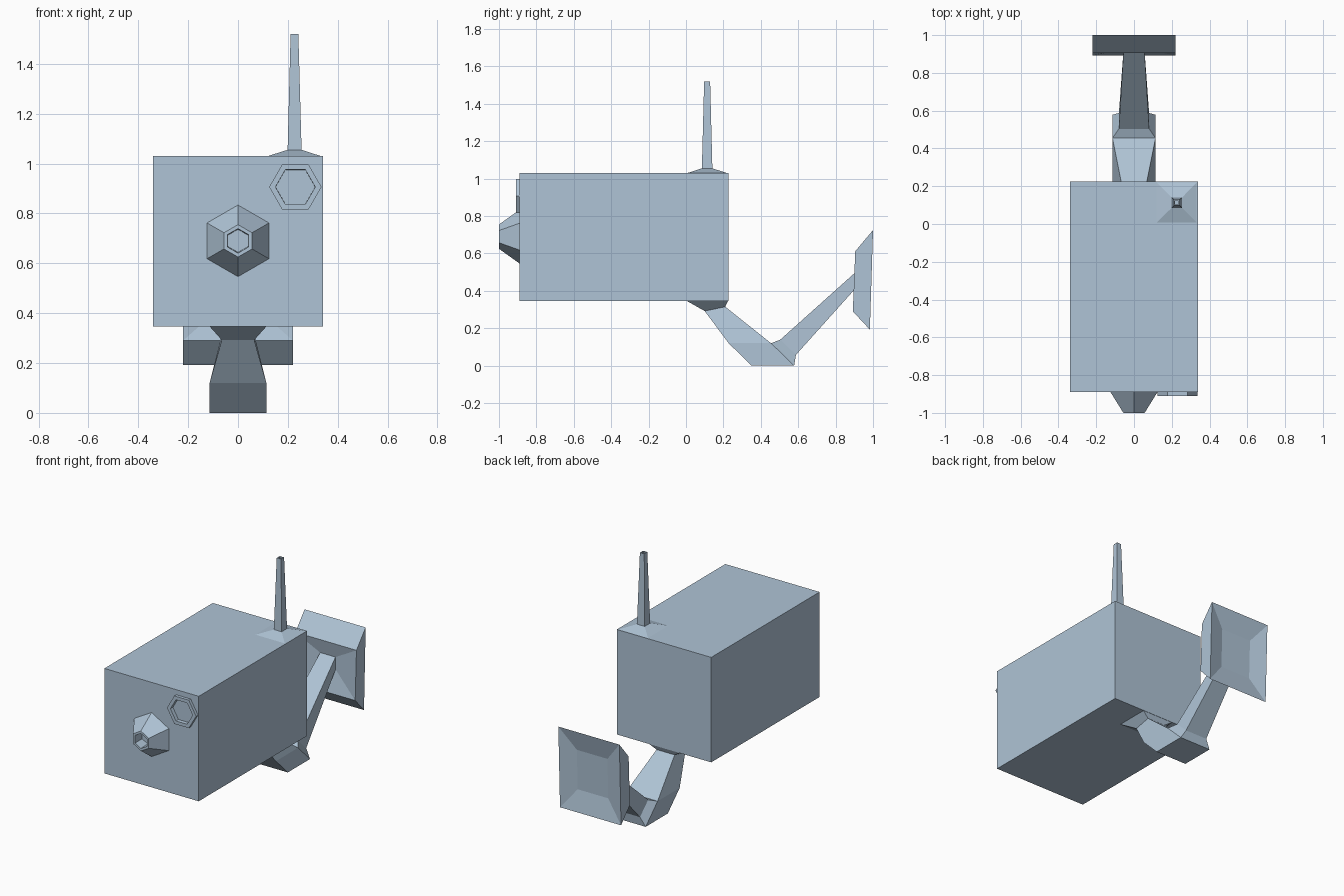
import bpy, bmesh, math

if "Cube" in bpy.data.objects:
    bpy.data.objects.remove(bpy.data.objects["Cube"])

metal = bpy.data.materials.new("blue_grey_metal")
metal.diffuse_color = (0.43, 0.55, 0.67, 1)
metal.use_nodes = True
metal.node_tree.nodes["Principled BSDF"].inputs["Base Color"].default_value = metal.diffuse_color


def loft(name, rings):
    """Skin a list of equal-length point rings and cap both ends."""
    bm = bmesh.new()
    vs = [[bm.verts.new(p) for p in ring] for ring in rings]
    n = len(rings[0])
    for a, b in zip(vs, vs[1:]):
        for i in range(n):
            j = (i + 1) % n
            bm.faces.new((a[i], a[j], b[j], b[i]))
    bm.faces.new(vs[0])
    bm.faces.new(vs[-1])
    bmesh.ops.remove_doubles(bm, verts=bm.verts, dist=0.0005)
    bmesh.ops.recalc_face_normals(bm, faces=bm.faces)
    me = bpy.data.meshes.new(name)
    bm.to_mesh(me)
    bm.free()
    me.materials.append(metal)
    ob = bpy.data.objects.new(name, me)
    bpy.context.collection.objects.link(ob)
    return ob


def hexagon(cx, cz, r, y, turn=0):
    """Six-sided ring facing the front."""
    return [(cx + r * math.cos(turn + k * math.pi / 3), y,
             cz + r * math.sin(turn + k * math.pi / 3)) for k in range(6)]


def rect(x0, x1, y0, y1, z):
    return [(x0, y0, z), (x1, y0, z), (x1, y1, z), (x0, y1, z)]


def strut(a, b, w):
    """Cross-section between side-view points a and b (y, z), half width w."""
    return [(-w, *a), (w, *a), (w, *b), (-w, *b)]


# Box-shaped body, with a pocket for the small sensor
body = loft("camera_body", [rect(-.34, .34, -.89, .226, .346),
                            rect(-.34, .34, -.89, .226, 1.03)])
cutter = loft("sensor_pocket_cutter", [hexagon(.23, .906, .09, -1),
                                       hexagon(.23, .906, .09, -.80)])
cutter.hide_render = True
cutter.hide_viewport = True
cut = body.modifiers.new("sensor_pocket", 'BOOLEAN')
cut.operation = 'DIFFERENCE'
cut.solver = 'EXACT'
cut.object = cutter

# Hollow sensor rim in the upper corner
loft("sensor_rim", [hexagon(.23, .906, .105, -.885),
                    hexagon(.23, .906, .105, -.91),
                    hexagon(.23, .906, .08, -.91),
                    hexagon(.23, .906, .078, -.83)])

# Tapered lens with a recessed tip
P = math.pi / 2
loft("lens", [hexagon(0, .69, .145, -.888, P), hexagon(0, .69, .065, -1, P),
              hexagon(0, .69, .049, -1, P), hexagon(0, .69, .046, -.93, P)])

# Antenna on a flared foot, hollow at the tip
loft("antenna", [rect(.114, .338, .001, .225, 1.028),
                 rect(.199, .255, .085, .141, 1.055),
                 rect(.211, .242, .097, .129, 1.52),
                 rect(.217, .236, .103, .123, 1.52),
                 rect(.217, .236, .103, .123, 1.48)])

# Bent mounting arm: flared top, elbow, then a tapering strut to the wall
loft("mounting_arm", [strut((.001, .348), (.225, .348), .115),
                      strut((.1, .292), (.21, .315), .065),
                      strut((.228, .12), (.455, .12), .114),
                      strut((.35, 0), (.455, .12), .114),
                      strut((.578, 0), (.455, .12), .114),
                      strut((.588, .058), (.504, .139), .08),
                      strut((.927, .436), (.927, .518), .055)])

# Wall plate, dished on both faces
loft("wall_plate", [strut((.925, .437), (.925, .516), .055),
                    strut((.892, .29), (.905, .612), .22),
                    strut((.983, .193), (1.0, .725), .22),
                    strut((.958, .33), (.966, .59), .11)])
